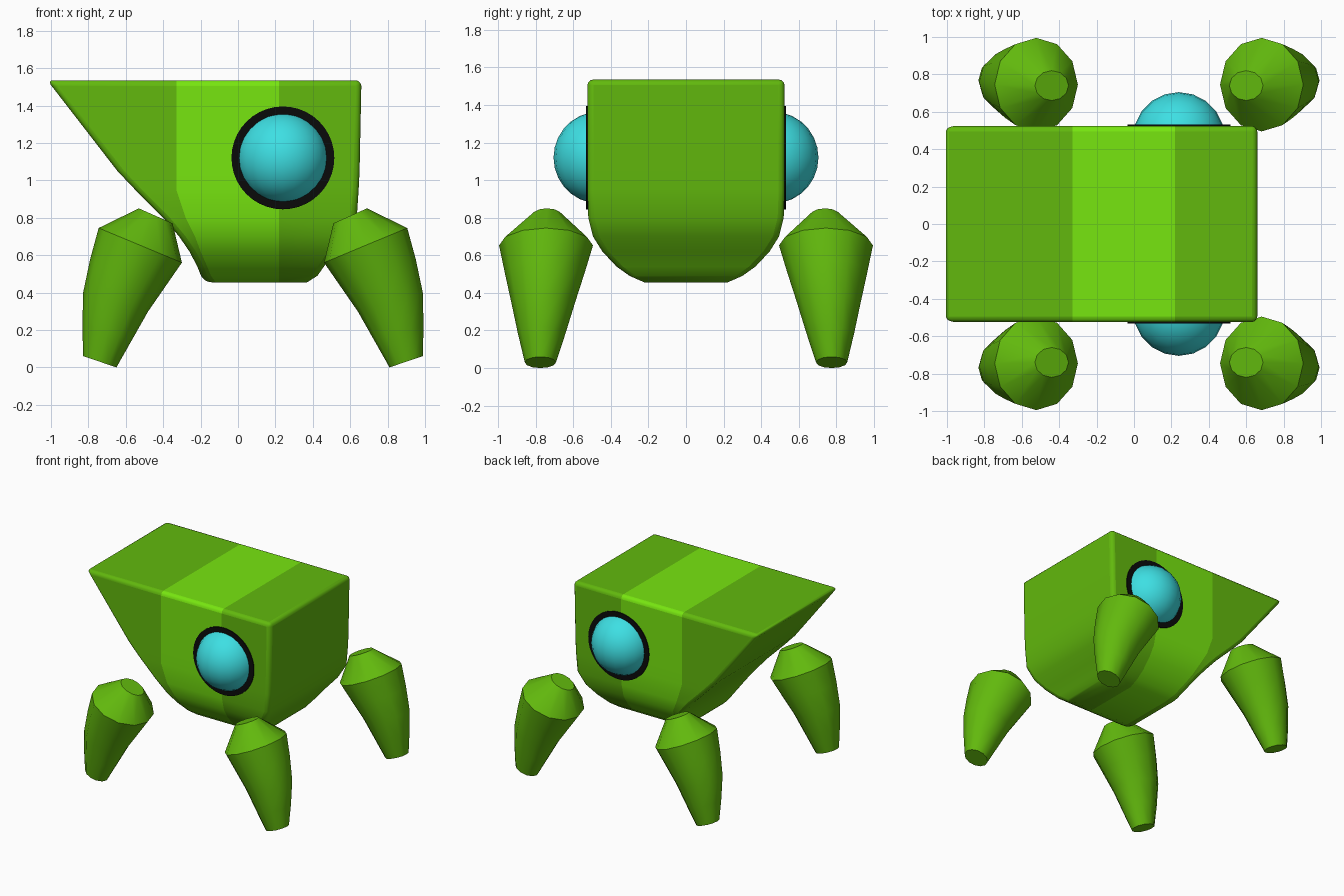
import bpy, bmesh, math
from mathutils import Vector

if "Cube" in bpy.data.objects:
    bpy.data.objects.remove(bpy.data.objects["Cube"])


def material(name, rgb):
    m = bpy.data.materials.new(name)
    m.diffuse_color = (*rgb, 1)
    m.use_nodes = True
    m.node_tree.nodes["Principled BSDF"].inputs["Base Color"].default_value = m.diffuse_color
    return m


GREEN = material("leaf green", (0.122, 0.485, 0.004))
LIME = material("bright lime", (0.185, 0.79, 0.005))
CYAN = material("cyan", (0.047, 0.74, 0.77))
BLACK = material("black", (0.003, 0.003, 0.003))


def finish(bm, name, mats, angle):
    bmesh.ops.recalc_face_normals(bm, faces=bm.faces)
    me = bpy.data.meshes.new(name)
    bm.to_mesh(me)
    bm.free()
    ob = bpy.data.objects.new(name, me)
    bpy.context.collection.objects.link(ob)
    for m in mats:
        me.materials.append(m)
    bpy.ops.object.select_all(action='DESELECT')
    ob.select_set(True)
    bpy.context.view_layer.objects.active = ob
    bpy.ops.object.shade_smooth_by_angle(angle=math.radians(angle))
    return ob


# Body: horizontal slices (z, snout x, stripe start x, rear x, half width)
LEVELS = [
    (1.535, -1.02, -0.33, 0.66, 0.525), (1.05, -0.645, -0.33, 0.65, 0.525),
    (0.95, -0.55, -0.33, 0.645, 0.525), (0.80, -0.40, -0.28, 0.635, 0.52),
    (0.70, -0.315, -0.23, 0.58, 0.495), (0.62, -0.26, -0.20, 0.515, 0.445),
    (0.54, -0.218, -0.165, 0.46, 0.37), (0.49, -0.198, -0.145, 0.425, 0.30),
    (0.455, -0.175, -0.12, 0.37, 0.22)]
STRIPE_END = 0.22

bm = bmesh.new()
rows = []
for z, left, start, right, w in LEVELS:
    rows.append([[bm.verts.new((x, s * w, z)) for x in (left, start, STRIPE_END, right)]
                 for s in (-1, 1)])


def quad(verts, column):
    bm.faces.new(verts).material_index = 1 if column == 1 else 0


for a, b in zip(rows, rows[1:]):
    for s in (0, 1):
        for c in range(3):
            quad((a[s][c], a[s][c + 1], b[s][c + 1], b[s][c]), c)
    for c in (0, 3):
        quad((a[0][c], a[1][c], b[1][c], b[0][c]), c)
for r in (rows[0], rows[-1]):
    for c in range(3):
        quad((r[0][c], r[0][c + 1], r[1][c + 1], r[1][c]), c)
body = finish(bm, "body", [GREEN, LIME], 45)
bev = body.modifiers.new("soft edges", 'BEVEL')
bev.width = 0.03
bev.segments = 3
bev.limit_method = 'ANGLE'
bev.angle_limit = math.radians(50)

# Legs: tapering bent tubes, rings as (outer xz, inner xz, y radius, y centre)
RINGS = [
    ((-0.53, 0.85), (-0.35, 0.77), 0.08, 0.74),
    ((-0.745, 0.745), (-0.30, 0.56), 0.25, 0.745),
    ((-0.79, 0.58), (-0.39, 0.43), 0.212, 0.752),
    ((-0.828, 0.40), (-0.48, 0.30), 0.17, 0.76),
    ((-0.832, 0.22), (-0.565, 0.15), 0.127, 0.768),
    ((-0.828, 0.06), (-0.65, 0.0), 0.083, 0.775)]
LEG_MIRROR_X = 0.08
SIDES = 12


def leg(name, mx, my):
    bm = bmesh.new()
    rings = []
    for (ox, oz), (ix, iz), ry, cy in RINGS:
        centre = Vector(((ox + ix) / 2, cy, (oz + iz) / 2))
        u = Vector(((ox - ix) / 2, 0, (oz - iz) / 2))
        ring = []
        for k in range(SIDES):
            t = math.tau * k / SIDES
            p = centre + u * math.cos(t) + Vector((0, ry * math.sin(t), 0))
            x = 2 * LEG_MIRROR_X - p.x if mx else p.x
            ring.append(bm.verts.new((x, my * p.y, p.z)))
        rings.append(ring)
    for a, b in zip(rings, rings[1:]):
        for k in range(SIDES):
            n = (k + 1) % SIDES
            bm.faces.new((a[k], a[n], b[n], b[k]))
    bm.faces.new(rings[0])
    bm.faces.new(rings[-1])
    finish(bm, name, [GREEN], 38)


# Eyes: ball half sunk in the side, with a thin dark rim plate
def eye(side, my):
    bm = bmesh.new()
    bmesh.ops.create_uvsphere(bm, u_segments=20, v_segments=14, radius=0.245)
    bmesh.ops.translate(bm, verts=bm.verts, vec=(0.24, my * 0.46, 1.12))
    finish(bm, side + "_eye", [CYAN], 40)

    bm = bmesh.new()
    bmesh.ops.create_cone(bm, cap_ends=True, segments=40, radius1=0.275,
                          radius2=0.275, depth=0.009)
    for v in bm.verts:
        x, y, z = v.co
        v.co = (0.24 + x, my * 0.527 + z, 1.12 + y)
    finish(bm, side + "_eye_rim", [BLACK], 30)


for side, my in (("near", -1), ("far", 1)):
    eye(side, my)
    leg(side + "_snout_leg", False, my)
    leg(side + "_rear_leg", True, my)
